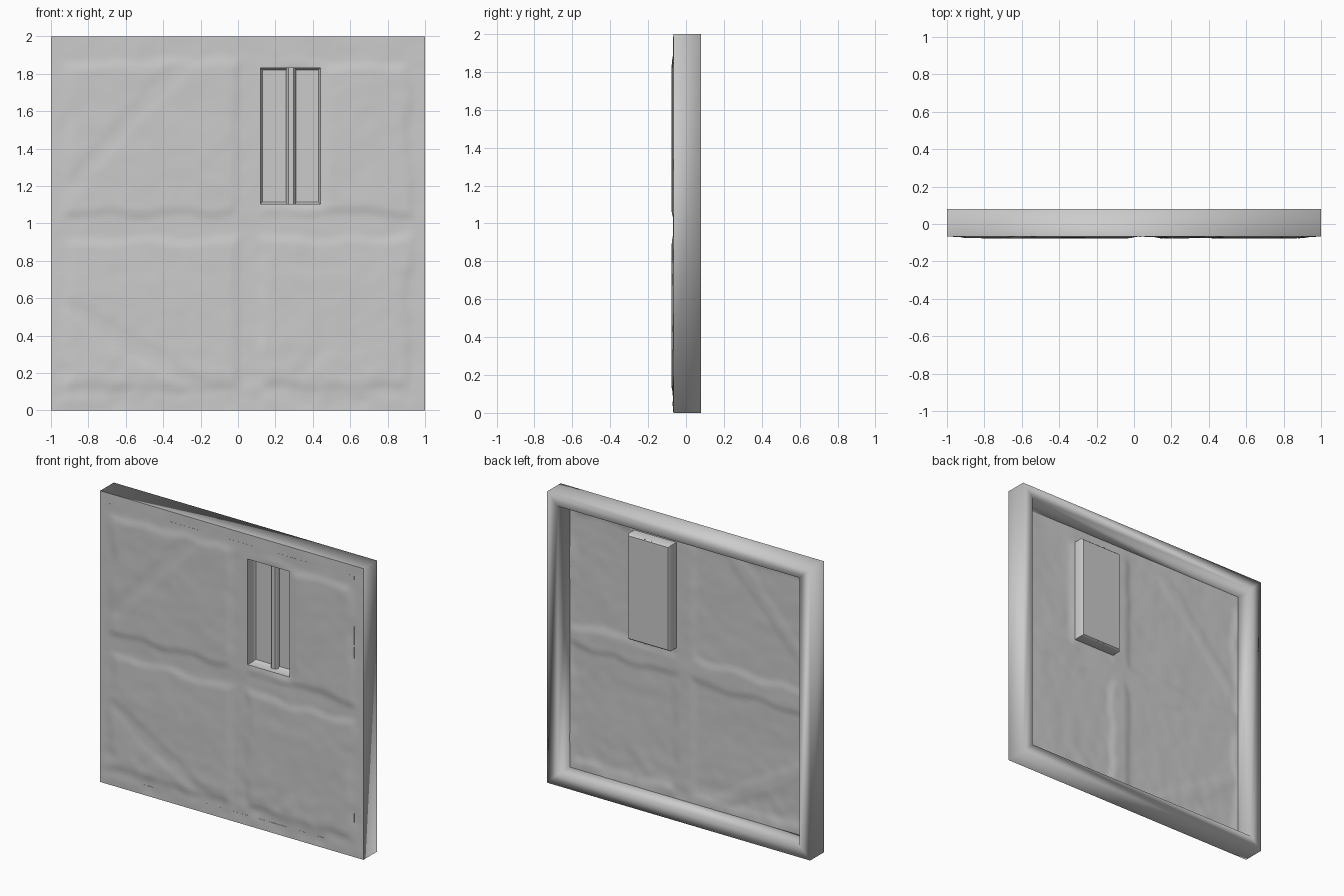
import bpy, bmesh, math
from mathutils import Vector, noise

if "Cube" in bpy.data.objects:
    bpy.data.objects.remove(bpy.data.objects["Cube"])

WX0, WX1, WZ0, WZ1 = 0.12, 0.44, 1.105, 1.83     # window opening
FRONT, BACK, PANE = -0.067, 0.08, 0.008          # y planes
# sunken timber lines between the plaster fields: x0, z0, x1, z1, half width, depth
TIMBERS = [(-0.9, 0.985, 0.92, 0.985, 0.05, 1), (0.06, 0.05, 0.06, 1.85, 0.045, 1),
           (-0.88, 1.22, -0.3, 1.86, 0.02, 0.4), (-0.9, 0.56, -0.2, 0.12, 0.02, 0.5)]


def finish(name, bm, angle=35):
    bmesh.ops.remove_doubles(bm, verts=bm.verts, dist=1e-5)
    me = bpy.data.meshes.new(name)
    bm.to_mesh(me)
    bm.free()
    ob = bpy.data.objects.new(name, me)
    bpy.context.collection.objects.link(ob)
    bpy.ops.object.select_all(action='DESELECT')
    ob.select_set(True)
    bpy.context.view_layer.objects.active = ob
    bpy.ops.object.shade_smooth_by_angle(angle=math.radians(angle))
    return ob


def step(d, soft):
    t = max(0.0, min(1.0, d / soft))
    return t * t * (3 - 2 * t)


def relief(x, z):
    """Height of the hand-plastered surface, 0 at the border and window."""
    edge = min(1 - abs(x), z, 2 - z)
    p = Vector((x, 0, z))
    wobble = noise.noise(p * 5) * 0.035
    f = step(min(0.94 - abs(x), z - 0.1, 1.88 - z) + wobble, 0.06)
    for x0, z0, x1, z1, hw, depth in TIMBERS:
        a, b = Vector((x0, 0, z0)), Vector((x1, 0, z1))
        t = max(0, min(1, (p - a).dot(b - a) / (b - a).length_squared))
        groove = step((p - a.lerp(b, t)).length - hw + wobble, 0.05)
        f = min(f, 1 - depth * (1 - groove))
    dx, dz = max(WX0 - x, x - WX1, 0), max(WZ0 - z, z - WZ1, 0)
    fade = step(edge, 0.05) * step(math.hypot(dx, dz), 0.05)
    # rougher towards the foot of the wall
    rough = 0.0015 + 0.003 * step(0.5 - z, 0.5)
    h = 0.008 * f + 0.003 * noise.noise(p * 4) + rough * noise.noise(p * 12)
    return h * fade


def steps(lo, a, b, hi, d=0.022):
    out = []
    for s, e in ((lo, a), (a, b), (b, hi)):
        n = max(1, round((e - s) / d))
        out += [s + (e - s) * i / n for i in range(n)]
    return out + [hi]


def rings(name, cx, cz, profile, cap=False, angle=35):
    """Rectangular loops (half width, half height, y) skinned in order."""
    bm = bmesh.new()
    loops = [[bm.verts.new((cx + sx * hx, y, cz + sz * hz))
              for sx, sz in ((-1, -1), (1, -1), (1, 1), (-1, 1))]
             for hx, hz, y in profile]
    for a, b in zip(loops, loops[1:]):
        for k in range(4):
            n = (k + 1) % 4
            bm.faces.new((a[k], a[n], b[n], b[k]))
    if cap:
        bm.faces.new(loops[-1])
    return finish(name, bm, angle)


# plastered wall sheet, seen from both sides, with a window hole
xs, zs = steps(-1, WX0, WX1, 1), steps(0, WZ0, WZ1, 2)
bm = bmesh.new()
g = [[bm.verts.new((x, FRONT - relief(x, z), z)) for z in zs] for x in xs]
for i in range(len(xs) - 1):
    for j in range(len(zs) - 1):
        cx, cz = (xs[i] + xs[i + 1]) / 2, (zs[j] + zs[j + 1]) / 2
        if not (WX0 < cx < WX1 and WZ0 < cz < WZ1):
            bm.faces.new((g[i][j], g[i + 1][j], g[i + 1][j + 1], g[i][j + 1]))
for v in [v for v in bm.verts if not v.link_faces]:
    bm.verts.remove(v)
finish("plaster_wall", bm)

# outer edge, rear rim and the inside of the rim, softly shaded
rings("rim_frame", 0, 1, [(1, 1, FRONT), (1, 1, BACK), (0.92, 0.92, BACK),
                          (0.93, 0.93, FRONT)], angle=95)

# window recess: a thin tray that bulges out on the rear of the sheet
hx, hz = (WX1 - WX0) / 2, (WZ1 - WZ0) / 2
tray = rings("window_recess", (WX0 + WX1) / 2, (WZ0 + WZ1) / 2,
             [(hx, hz, FRONT), (hx, hz, PANE - 0.012),
              (hx - 0.01, hz - 0.01, PANE)], cap=True, angle=50)
tray.data.flip_normals()

# upright bar dividing the window
bm = bmesh.new()
prof = [(0.257, PANE), (0.262, -0.016), (0.27, -0.024), (0.297, -0.024),
        (0.305, -0.016), (0.31, PANE)]
lo = [bm.verts.new((x, y, WZ0)) for x, y in prof]
hi = [bm.verts.new((x, y, WZ1)) for x, y in prof]
for k in range(len(prof) - 1):
    bm.faces.new((lo[k], lo[k + 1], hi[k + 1], hi[k]))
finish("window_bar", bm)
